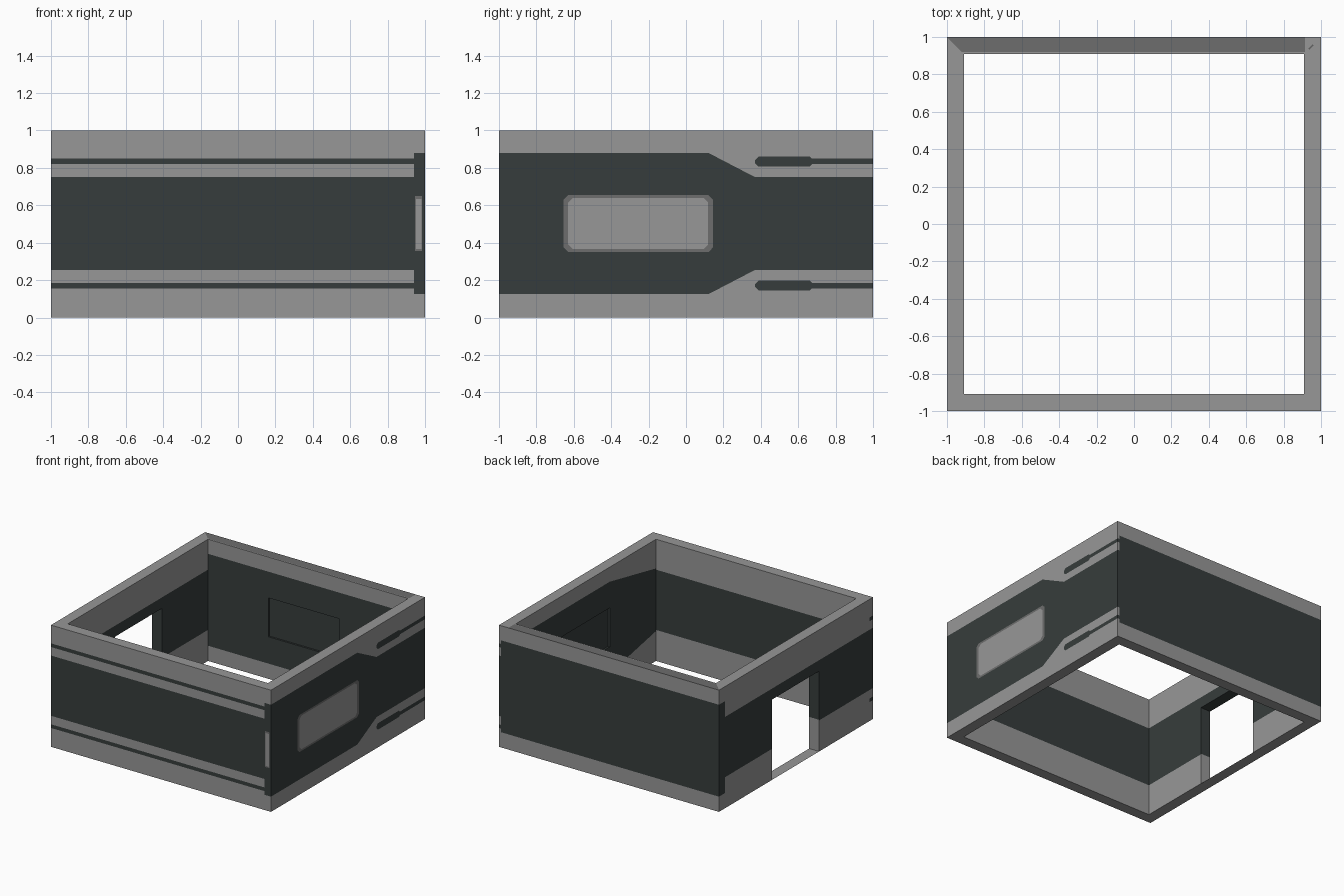
import bpy, bmesh
from mathutils import Vector

if "Cube" in bpy.data.objects:
    bpy.data.objects.remove(bpy.data.objects["Cube"])

# Materials
def mat(name, rgb):
    m = bpy.data.materials.new(name)
    m.diffuse_color = (*rgb, 1)
    m.use_nodes = True
    m.node_tree.nodes["Principled BSDF"].inputs["Base Color"].default_value = m.diffuse_color
    return m

MATS = [mat("light grey", (0.31, 0.31, 0.31)),
        mat("dark slate", (0.037, 0.046, 0.045)),
        mat("mid grey", (0.155, 0.155, 0.155))]
LIGHT, DARK, MID, HOLE = 0, 1, 2, None
T = 0.91        # inner face distance
MIRROR = 1.005  # the bands mirror about half of this height


# Convex, counter-clockwise outlines
def rect(u0, u1, v0, v1):
    return [(u0, v0), (u1, v0), (u1, v1), (u0, v1)]

def chamfered(u0, u1, v0, v1, c):
    return [(u0 + c, v0), (u1 - c, v0), (u1, v0 + c), (u1, v1 - c),
            (u1 - c, v1), (u0 + c, v1), (u0, v1 - c), (u0, v0 + c)]

def both(poly, m):
    """One painted band and its mirror about mid height."""
    return [(poly, m), ([(u, MIRROR - v) for u, v in reversed(poly)], m)]

def band(u0, u1, top):
    return (rect(u0, u1, MIRROR - top, top), DARK)

def taper(u0, top0, u1, top1):
    return ([(u0, MIRROR - top0), (u1, MIRROR - top1), (u1, top1), (u0, top0)], DARK)


def sheet(bm, outline, layers, place, normal):
    """Flat sheet cut along the layer outlines, coloured by the last layer holding each face."""
    flat = bmesh.new()
    flat.faces.new([flat.verts.new((u, v, 0)) for u, v in outline])
    sides = []
    for poly, m in layers:
        pts = [Vector((u, v, 0)) for u, v in poly]
        edges = []
        for a, b in zip(pts, pts[1:] + pts[:1]):
            n = Vector((a.y - b.y, b.x - a.x, 0)).normalized()
            edges.append((a, n))
            bmesh.ops.bisect_plane(flat, geom=flat.verts[:] + flat.edges[:] + flat.faces[:],
                                   dist=1e-5, plane_co=a, plane_no=n)
        sides.append((edges, m))
    cache = {}
    for f in flat.faces:
        c = f.calc_center_median()
        colour = LIGHT
        for edges, m in sides:
            if all((c - a).dot(n) > 0 for a, n in edges):
                colour = m
        if colour is HOLE:
            continue
        for v in f.verts:
            if v not in cache:
                cache[v] = bm.verts.new(place(v.co.x, v.co.y))
        nf = bm.faces.new([cache[v] for v in f.verts])
        nf.normal_update()
        if nf.normal.dot(normal) < 0:
            nf.normal_flip()
        nf.material_index = colour
    flat.free()


def wall(name, P, outer, inner, top=(), door=None, recess=None):
    """P(u, d, z): u along the wall, d outward distance, z up."""
    bm = bmesh.new()
    out = (P(0, 1, 0) - P(0, 0, 0))
    along = (P(1, 0, 0) - P(0, 0, 0))
    up = Vector((0, 0, 1))
    cut = [(rect(*door), HOLE)] if door else []
    pocket = [(rect(*recess), HOLE)] if recess else []
    sheet(bm, rect(-1, 1, 0, 1), outer + cut, lambda u, z: P(u, 1, z), out)
    sheet(bm, rect(-T, T, 0, 1), inner + cut + pocket, lambda u, z: P(u, T, z), -out)
    # mitred top and bottom rims
    rim = [(-T, T), (T, T), (1, 1), (-1, 1)]
    sheet(bm, rim, list(top), lambda u, d: P(u, d, 1), up)
    sheet(bm, rim, [], lambda u, d: P(u, d, 0), -up)
    # reveals round the doorway or the shallow window pocket
    for hole, depth in ((door, 1.0), (recess, T + 0.015)):
        if not hole:
            continue
        u0, u1, z0, z1 = hole
        paint = [(rect(T, depth, 0.26, 0.75), DARK)]
        for u, s in ((u0, 1), (u1, -1)):
            sheet(bm, rect(T, depth, z0, z1), paint, lambda d, z: P(u, d, z), along * s)
        for z, s in ((z0, 1), (z1, -1)):
            colour = DARK if z > 0.26 else LIGHT
            sheet(bm, rect(u0, u1, T, depth), [(rect(u0, u1, T, depth), colour)],
                  lambda u, d: P(u, d, z), up * s)
    if recess:
        sheet(bm, rect(*recess), [(rect(*recess), DARK)],
              lambda u, z: P(u, T + 0.015, z), -out)
    me = bpy.data.meshes.new(name)
    bm.to_mesh(me)
    bm.free()
    for m in MATS:
        me.materials.append(m)
    ob = bpy.data.objects.new(name, me)
    bpy.context.collection.objects.link(ob)


# Front wall: long double stripes, paint wrapping round the right corner
wall("front_wall", lambda u, d, z: Vector((u, -d, z)),
     outer=[band(-1, 1, 0.75), *both(rect(-1, 0.94, 0.82, 0.85), DARK), band(0.94, 1, 0.88),
            (rect(0.945, 0.985, 0.355, 0.65), MID), (rect(0.952, 0.98, 0.365, 0.635), LIGHT)],
     inner=[band(-T, T, 0.75)])

# Right wall: wide panel with a painted window, tapering to the narrow band
wall("right_wall", lambda u, d, z: Vector((d, u, z)),
     outer=[band(-1, 0.12, 0.88), taper(0.12, 0.88, 0.37, 0.75), band(0.37, 1, 0.75),
            *both(chamfered(0.37, 0.68, 0.807, 0.86, 0.018), DARK),
            *both(rect(0.66, 1, 0.82, 0.85), DARK),
            (chamfered(-0.655, 0.145, 0.35, 0.655, 0.025), MID),
            (chamfered(-0.63, 0.118, 0.365, 0.64, 0.025), LIGHT)],
     inner=[taper(-T, 0.76, -0.31, 0.88), band(-0.31, T, 0.88)],
     recess=(-0.31, 0.31, 0.345, 0.665))

# Back wall: plain wide panel, stripe ends at the corner, darker rim
wall("back_wall", lambda u, d, z: Vector((u, d, z)),
     outer=[band(-1, 1, 0.88), *both(rect(0.98, 1, 0.75, 0.88), LIGHT),
            *both(rect(0.98, 1, 0.82, 0.85), DARK)],
     inner=[band(-T, T, 0.88)],
     top=[(rect(-1, 0.915, 0.92, 1), MID)],
     recess=(-0.36, 0.28, 0.345, 0.665))

# Left wall: narrow band with the doorway
wall("left_wall", lambda u, d, z: Vector((-d, u, z)),
     outer=[band(-1, 1, 0.75), band(0.92, 1, 0.88),
            *both(rect(-1, -0.955, 0.82, 0.85), DARK)],
     inner=[band(-T, T, 0.75)],
     door=(-0.30, 0.31, 0, 0.66))
